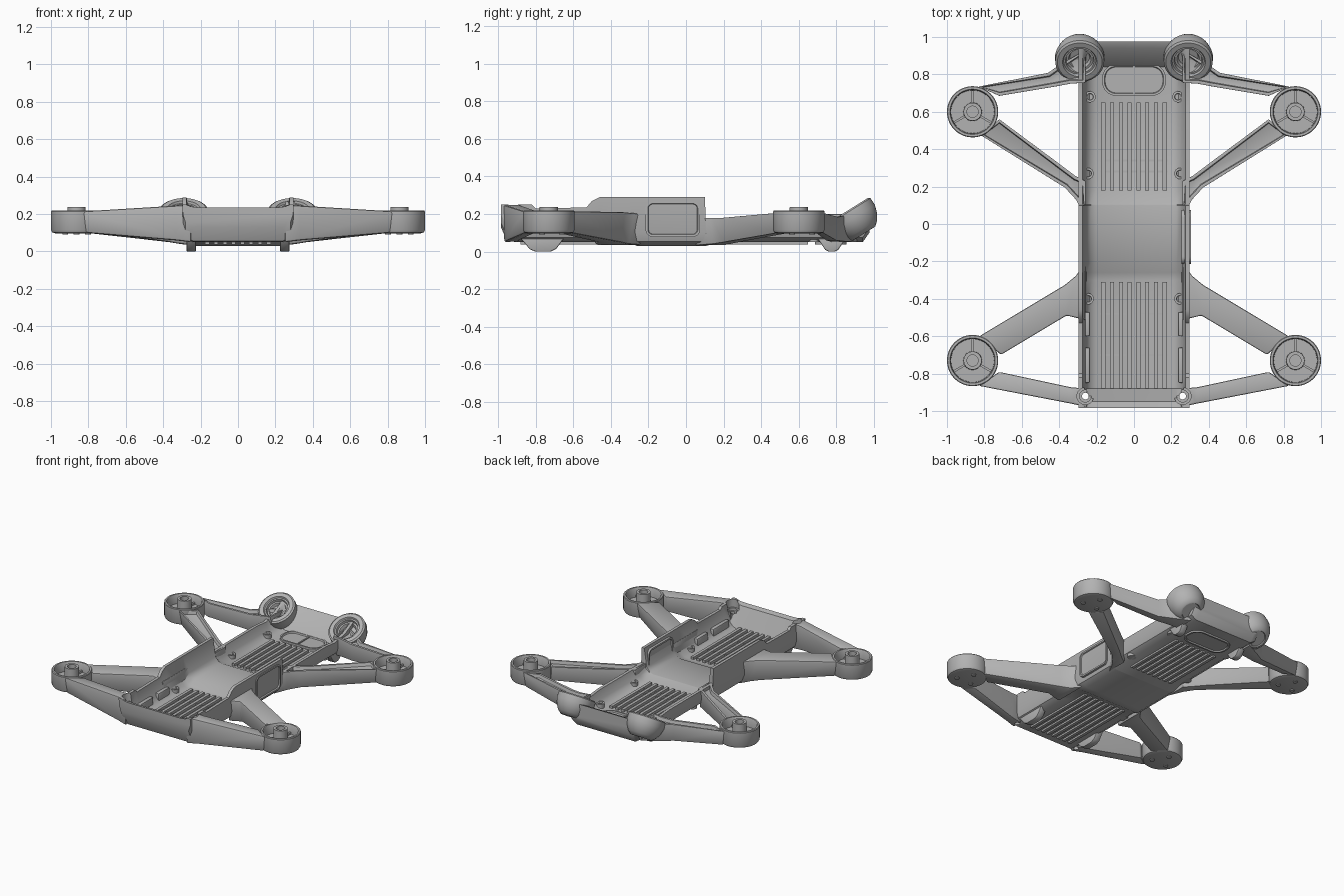
import bpy, bmesh, math
from mathutils import Matrix, Vector

cube = bpy.data.objects.get("Cube")
if cube:
    bpy.data.objects.remove(cube)

grey = bpy.data.materials.new("plain grey")
grey.use_nodes = True
grey.diffuse_color = (0.45, 0.45, 0.45, 1)
grey.node_tree.nodes["Principled BSDF"].inputs["Base Color"].default_value = grey.diffuse_color


def finish(name, bm, mirror=False, bevel=0, cutter=None, angle=35):
    """Turn a bmesh into a smooth-shaded object with its modifiers applied."""
    bmesh.ops.recalc_face_normals(bm, faces=bm.faces)
    mesh = bpy.data.meshes.new(name)
    bm.to_mesh(mesh)
    bm.free()
    mesh.materials.append(grey)
    ob = bpy.data.objects.new(name, mesh)
    bpy.context.collection.objects.link(ob)
    if bevel:
        m = ob.modifiers.new("bevel", "BEVEL")
        m.width, m.segments, m.limit_method = bevel, 2, "ANGLE"
    if mirror:
        m = ob.modifiers.new("mirror", "MIRROR")
        m.use_mirror_merge = False
    if cutter:
        m = ob.modifiers.new("holes", "BOOLEAN")
        m.object, m.operation, m.solver = cutter, "DIFFERENCE", "EXACT"
    bpy.ops.object.select_all(action="DESELECT")
    ob.select_set(True)
    bpy.context.view_layer.objects.active = ob
    for m in list(ob.modifiers):
        bpy.ops.object.modifier_apply(modifier=m.name)
    bpy.ops.object.shade_smooth_by_angle(angle=math.radians(angle))
    return ob


def loft(bm, rings):
    """Skin a list of equal-length point rings and cap both ends."""
    loops = [[bm.verts.new(p) for p in ring] for ring in rings]
    for a, b in zip(loops, loops[1:]):
        for i in range(len(a)):
            j = (i + 1) % len(a)
            bm.faces.new((a[i], a[j], b[j], b[i]))
    return bm.faces.new(loops[0]), bm.faces.new(loops[-1])


def revolve(bm, profile, matrix, sides=40):
    turn = [math.tau * i / sides for i in range(sides)]
    loft(bm, [[matrix @ Vector((r * math.cos(t), r * math.sin(t), z)) for t in turn]
              for r, z in profile])


def box(bm, lo, hi):
    lo, hi = Vector(lo), Vector(hi)
    m = Matrix.Translation((lo + hi) / 2) @ Matrix.Diagonal((*(hi - lo), 1))
    bmesh.ops.create_cube(bm, size=1, matrix=m)


def rounded_panel(bm, w, h, radius, depth, matrix, rim):
    """Rounded plate whose two faces are sunk inside a rim."""
    pts = []
    for k, (sx, sy) in enumerate([(1, 1), (-1, 1), (-1, -1), (1, -1)]):
        for i in range(9):
            a = math.pi / 2 * (k + i / 8)
            pts.append((sx * (w - radius) + radius * math.cos(a),
                        sy * (h - radius) + radius * math.sin(a)))
    caps = loft(bm, [[matrix @ Vector((x, y, z)) for x, y in pts]
                     for z in (-depth / 2, depth / 2)])
    bmesh.ops.recalc_face_normals(bm, faces=bm.faces)
    for cap in caps:
        bmesh.ops.inset_region(bm, faces=[cap], thickness=rim)
        bmesh.ops.inset_region(bm, faces=[cap], thickness=0.004, depth=-0.009)


# Counterbored corner holes
bm = bmesh.new()
revolve(bm, [(.018, -.1), (.018, .17), (.032, .17), (.032, .19), (.045, .19), (.045, .4)],
        Matrix.Translation((.26, -.92, 0)), 24)
hole_cutter = finish("hole_cutter", bm, mirror=True)
hole_cutter.hide_render = True

# Body tray: y, underside, floor, wall top
stations = [
    (-.985, .13, .235, .25), (-.95, .055, .225, .25), (-.88, .05, .08, .25),
    (-.82, .05, .08, .25), (-.8, .05, .08, .23), (-.53, .05, .08, .235),
    (-.5, .05, .08, .27), (-.46, .05, .08, .29), (-.3, .05, .08, .29),
    (-.26, .03, .085, .29), (-.21, .03, .115, .29), (.1, .03, .115, .29),
    (.105, .03, .115, .18), (.18, .05, .08, .18), (.62, .05, .08, .18),
    (.72, .05, .08, .17), (.84, .05, .085, .19), (.94, .05, .21, .24),
    (.975, .1, .225, .24)]
rings = []
for y, low, floor, top in stations:
    rise = min(.04, (top - floor) * .4)
    half = [(.2, floor), (.23, floor + rise * .3), (.255, floor + rise),
            (.275, top), (.297, top), (.295, low + .07), (.28, low + .025), (.24, low)]
    ring = half + [(-x, z) for x, z in reversed(half)]
    rings.append([(x, y, z) for x, z in ring])
bm = bmesh.new()
loft(bm, rings)
finish("body_tray", bm, cutter=hole_cutter)

# Cooling ribs above and below the tray floor
bm = bmesh.new()
for y0, y1 in ((-.88, -.31), (.18, .65)):
    for i in range(8):
        x = (i - 3.5) * .047
        box(bm, (x - .011, y0, .037), (x + .011, y1, .098))
for y in (-.48, -.7, .28, .34):
    box(bm, (-.18, y - .005, .07), (.18, y + .005, .088))
finish("cooling_ribs", bm)

# Arms: stations of edge points, underside and top
arms = {
    "rear_inner_arm": [((.26, .23), (.26, .03), .035, .18), ((.31, .255), (.31, .13), .042, .18),
                       ((.37, .3), (.37, .195), .052, .18), ((.72, .56), (.82, .475), .1, .205)],
    "rear_outer_arm": [((.26, .93), (.26, .755), .05, .2), ((.4, .85), (.34, .75), .055, .19),
                       ((.46, .808), (.42, .735), .06, .185), ((.83, .735), (.72, .685), .1, .205)],
    "front_inner_arm": [((.26, -.2), (.26, -.52), .035, .2), ((.31, -.275), (.3, -.505), .04, .205),
                        ((.37, -.325), (.36, -.49), .05, .21), ((.83, -.6), (.71, -.7), .1, .215)],
    "front_outer_arm": [((.25, -.98), (.25, -.88), .05, .25), ((.33, -.962), (.34, -.872), .06, .245),
                        ((.83, -.866), (.72, -.79), .1, .215)],
}
for name, path in arms.items():
    bm = bmesh.new()
    rings = []
    for a, b, low, top in path:
        a, b = Vector(a), Vector(b)
        inner = (b - a) * .12
        rings.append([(*a, top), (*b, top), (*(b - inner), low), (*(a + inner), low)])
    loft(bm, rings)
    bmesh.ops.recalc_face_normals(bm, faces=bm.faces)
    if name.startswith("rear"):
        tops = [f for f in bm.faces if f.normal.z > .8]
        bmesh.ops.inset_region(bm, faces=tops, thickness=.018)
        bmesh.ops.inset_region(bm, faces=tops, thickness=.004, depth=-.025)
    bore = hole_cutter if name == "front_outer_arm" else None
    finish(name, bm, mirror=True, bevel=.01, cutter=bore)

# Motor mounts: cup with hub, spokes and base screws
for side, y in (("front", -.73), ("rear", .6)):
    place = Matrix.Translation((.863, y, 0))
    bm = bmesh.new()
    revolve(bm, [(.115, .097), (.13, .102), (.137, .115), (.137, .213), (.133, .218), (.121, .218),
                 (.117, .212), (.115, .15), (.05, .15), (.048, .238), (.03, .238),
                 (.03, .2)], place, 48)
    finish(side + "_motor_cup", bm, mirror=True)
    bm = bmesh.new()
    for k in range(3):
        turn = place @ Matrix.Rotation(math.tau * k / 3 + math.pi / 2, 4, "Z")
        bmesh.ops.create_cube(bm, size=1, matrix=turn @ Matrix.Translation((.08, 0, .155))
                              @ Matrix.Diagonal((.07, .012, .02, 1)))
        revolve(bm, [(.016, .09), (.016, .11)], turn @ Matrix.Translation((.07, 0, 0)), 16)
    finish(side + "_motor_spokes", bm, mirror=True)

# Rear sensor pods: stepped recess above, shallow lens below
bm = bmesh.new()
pod = Matrix.Translation((.29, .866, .222)) @ Matrix.Rotation(math.radians(32), 4, "X")
revolve(bm, [(.052, -.05), (.06, -.03), (.072, -.03), (.076, -.012), (.086, -.012), (.092, 0),
             (.12, 0), (.131, -.008), (.132, -.05), (.12, -.09), (.1, -.125), (.075, -.148),
             (.066, -.15), (.062, -.143)], pod, 48)
finish("sensor_pods", bm, mirror=True)

# Rear floor window with centre divider
bm = bmesh.new()
rounded_panel(bm, .17, .085, .075, .056, Matrix.Translation((0, .77, .066)), .012)
box(bm, (-.005, .69, .06), (.005, .85, .092))
finish("floor_window", bm)

# Side hatch on one wall
bm = bmesh.new()
rounded_panel(bm, .145, .095, .04, .05, Matrix.Translation((.279, -.07, .173))
              @ Matrix(((0, 0, 1, 0), (1, 0, 0, 0), (0, 1, 0, 0), (0, 0, 0, 1))), .012)
finish("side_hatch", bm)

# Landing feet under the tray edges
feet = {"front_feet": [(-.88, .07), (-.83, .012), (-.8, 0), (-.72, 0), (-.69, .015), (-.65, .07)],
        "rear_feet": [(.7, .07), (.74, .01), (.76, 0), (.79, 0), (.81, .01), (.85, .07)]}
for name, side in feet.items():
    bm = bmesh.new()
    loft(bm, [[(x, y, z) for y, z in side] for x in (.225, .275)])
    finish(name, bm, mirror=True, bevel=.006)

# Screw bosses along the tray
bm = bmesh.new()
for x, y in ((.235, .68), (.245, .27), (.245, -.4)):
    revolve(bm, [(.03, .05), (.03, .115), (.018, .115), (.016, .1)],
            Matrix.Translation((x, y, 0)), 20)
finish("screw_bosses", bm, mirror=True)

# Inner side clips near the front
bm = bmesh.new()
for y0, y1 in ((-.6, -.47), (-.85, -.66)):
    box(bm, (.235, y0, .075), (.27, y1, .15))
finish("side_clips", bm, mirror=True, bevel=.008)

bpy.data.objects.remove(hole_cutter)
